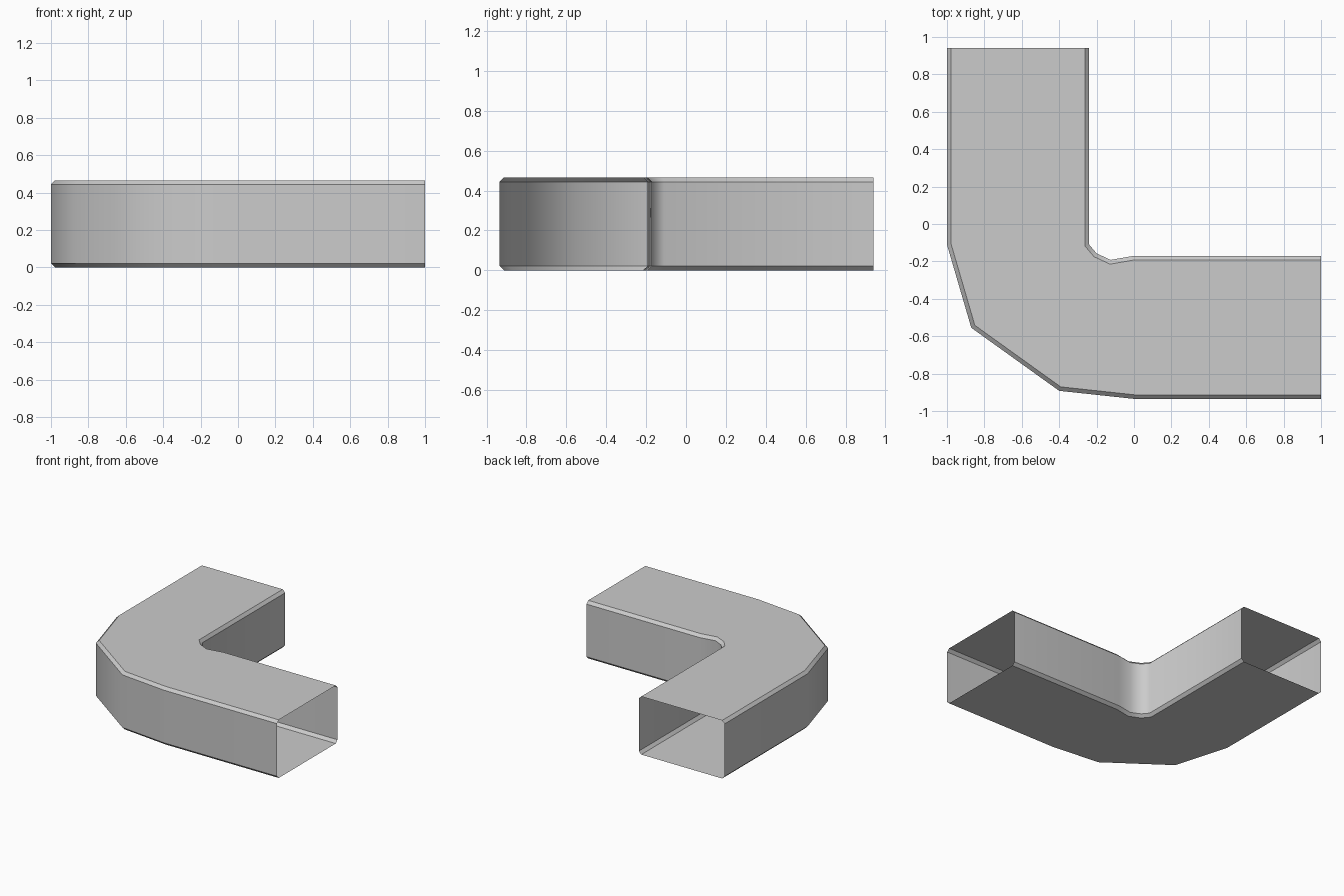
import bpy, bmesh, math
from mathutils import Vector

cube = bpy.data.objects.get("Cube")
if cube:
    bpy.data.objects.remove(cube, do_unlink=True)

HEIGHT, BEVEL = 0.465, 0.022

# Plan of the two side walls, running from the back opening to the right opening
OUTER = [(-1, .94), (-1, -.11), (-.87, -.555), (-.4, -.892), (0, -.935), (1, -.935)]
INNER = [(-.24, .94), (-.24, -.11), (-.2, -.157), (-.125, -.192), (0, -.17), (1, -.17)]


def inset(path, dist):
    """Shift an open path to its left (positive) by a constant distance."""
    pts = [Vector(p) for p in path]
    result = []
    for i, p in enumerate(pts):
        before = (p - pts[i - 1]).normalized() if i else None
        after = (pts[i + 1] - p).normalized() if i < len(pts) - 1 else None
        a, b = before or after, after or before
        mid = (a + b).normalized()
        normal = Vector((-mid.y, mid.x))
        result.append(p + normal * dist / mid.dot(a))
    return result


# Flat grey duct material
grey = bpy.data.materials.new("duct_grey")
grey.use_nodes = True
colour = (0.6, 0.6, 0.6, 1)
grey.diffuse_color = colour
grey.node_tree.nodes["Principled BSDF"].inputs["Base Color"].default_value = colour

# Rails around the chamfered section, as plan path and height
outer_edge, inner_edge = inset(OUTER, BEVEL), inset(INNER, -BEVEL)
low, high = BEVEL, HEIGHT - BEVEL
rails = [(outer_edge, 0), (inner_edge, 0), (INNER, low), (INNER, high),
         (inner_edge, HEIGHT), (outer_edge, HEIGHT), (OUTER, high), (OUTER, low)]

# Skin the rails into an open-ended elbow shell
bm = bmesh.new()
grid = [[bm.verts.new((p[0], p[1], z)) for p in path] for path, z in rails]
for i, rail in enumerate(grid):
    following = grid[(i + 1) % len(grid)]
    for j in range(len(rail) - 1):
        bm.faces.new((rail[j], rail[j + 1], following[j + 1], following[j]))
bm.normal_update()
top = max(bm.faces, key=lambda f: f.calc_center_median().z)
if top.normal.z < 0:
    bmesh.ops.reverse_faces(bm, faces=bm.faces[:])
mesh = bpy.data.meshes.new("duct_elbow")
bm.to_mesh(mesh)
bm.free()
mesh.materials.append(grey)
duct = bpy.data.objects.new("duct_elbow", mesh)
bpy.context.collection.objects.link(duct)

# Round the bend walls while keeping the chamfers crisp
bpy.ops.object.select_all(action='DESELECT')
duct.select_set(True)
bpy.context.view_layer.objects.active = duct
bpy.ops.object.shade_smooth_by_angle(angle=math.radians(43.5))
